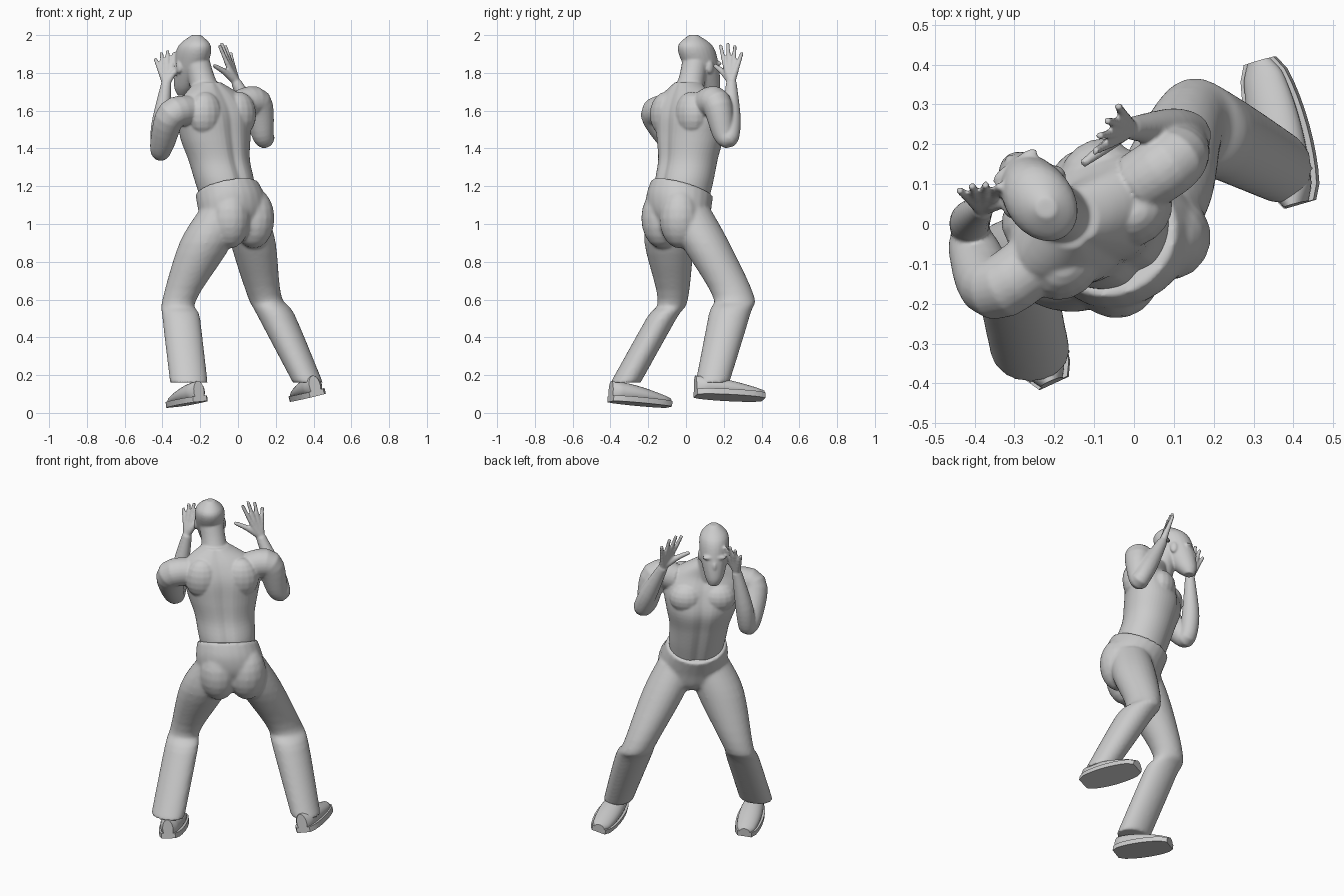
import bpy, bmesh, math
from mathutils import Vector, Matrix

if "Cube" in bpy.data.objects:
    bpy.data.objects.remove(bpy.data.objects["Cube"])

grey = bpy.data.materials.new("plain grey")
grey.use_nodes = True
shade = (0.6, 0.6, 0.6, 1)
grey.diffuse_color = shade
grey.node_tree.nodes["Principled BSDF"].inputs["Base Color"].default_value = shade

# Body directions: across the shoulders, the way the chest faces, and up
SIDE, FACE, UP = Vector((.8, .6, 0)), Vector((-.6, .8, 0)), Vector((0, 0, 1))
EAST, NORTH = Vector((1, 0, 0)), Vector((0, 1, 0))


def spline(rows, steps=5):
    """Smooth Catmull-Rom path through rows of numbers."""
    rows = [Vector(row) for row in rows]
    padded = [rows[0]] + rows + [rows[-1]]
    path = []
    for before, start, end, after in zip(padded, padded[1:], padded[2:], padded[3:]):
        leave, arrive = (end - before) / 2, (after - start) / 2
        for step in range(steps):
            t = step / steps
            ease = t * t * (3 - 2 * t)
            path.append(start.lerp(end, ease) + leave * (t * (1 - t) ** 2)
                        - arrive * (t * t * (1 - t)))
    return path + [rows[-1]]


def loft(bm, rows, across=None, deep=None, sides=24, groove=0):
    """Join elliptical rings (x, y, z, width, depth); without axes they follow the path.
    A groove pinches the rings along the middle of front and back."""
    path = spline(rows)
    centres = [Vector(row[:3]) for row in path]
    follow = across is None
    rings = []
    for i, (row, centre) in enumerate(zip(path, centres)):
        if follow:
            along = (centres[min(i + 1, len(path) - 1)] - centres[max(i - 1, 0)]).normalized()
            across = across or along.orthogonal()
            across = (across - along * across.dot(along)).normalized()
            deep = along.cross(across)
        ring = []
        for k in range(sides):
            c, s = math.cos(math.tau * k / sides), math.sin(math.tau * k / sides)
            pinch = 1 - groove * math.exp(-(c * 6) ** 2)
            ring.append(bm.verts.new(centre + across * (c * row[3]) + deep * (s * row[-1] * pinch)))
        rings.append(ring)
    for low, high in zip(rings, rings[1:]):
        for k in range(sides):
            bm.faces.new((low[k - 1], low[k], high[k], high[k - 1]))
    bm.faces.new(rings[0])
    bm.faces.new(rings[-1])


def blob(bm, centre, side, face, height, size):
    """Ellipsoid placed and sized along the body directions."""
    place = Vector(centre) + SIDE * side + FACE * face + UP * height
    across, deep, tall = size
    turn = Matrix((SIDE * across, FACE * deep, UP * tall)).transposed().to_4x4()
    bmesh.ops.create_uvsphere(bm, u_segments=16, v_segments=10, radius=1,
                              matrix=Matrix.Translation(place) @ turn)


def finish(bm, name, voxel=None, rounds=6):
    """Make the object; a voxel size melts its overlapping pieces into one skin."""
    bmesh.ops.recalc_face_normals(bm, faces=bm.faces)
    mesh = bpy.data.meshes.new(name)
    bm.to_mesh(mesh)
    bm.free()
    mesh.materials.append(grey)
    part = bpy.data.objects.new(name, mesh)
    bpy.context.collection.objects.link(part)
    if voxel:
        merge = part.modifiers.new("merge", "REMESH")
        merge.mode, merge.voxel_size, merge.use_smooth_shade = "VOXEL", voxel, True
        soften = part.modifiers.new("soften", "SMOOTH")
        soften.factor, soften.iterations = .5, rounds
    else:
        bpy.context.view_layer.objects.active = part
        part.select_set(True)
        bpy.ops.object.shade_smooth_by_angle(angle=math.radians(40))
        part.select_set(False)


def hand(bm, wrist, reach, fan, thumb):
    """Open hand: four spread fingers growing out of a palm, and a thumb."""
    wrist, reach, fan, thumb = (Vector(item) for item in (wrist, reach, fan, thumb))
    for finger in range(4):
        spread = fan * (finger / 1.5 - 1)
        length = reach * (1 - .06 * (finger - 1) ** 2)
        knuckle = wrist + reach * .42 + spread * .65
        tip = wrist + length + spread * 1.15
        loft(bm, [(*wrist, .022), (*knuckle, .014), (*tip, .01)], sides=12)
    middle = wrist.lerp(thumb, .5) + UP * .01
    loft(bm, [(*wrist, .02), (*middle, .017), (*thumb, .011)], sides=12)


# Bare torso, from inside the waistband up to the neck
body = bmesh.new()
loft(body, [(-.05, -.02, 1.1, .14, .13), (-.07, -.01, 1.22, .16, .15),
            (-.1, .01, 1.34, .17, .15), (-.12, .02, 1.46, .2, .16),
            (-.12, .01, 1.58, .22, .14), (-.13, 0, 1.67, .19, .1),
            (-.16, .01, 1.75, .07, .07)], SIDE, FACE, sides=48, groove=.1)
loft(body, [(-.15, 0, 1.62, .09), (-.19, .03, 1.76, .07), (-.22, .05, 1.86, .07)])

# Head from chin to crown, leaning forward, with nose and lips
loft(body, [(-.29, .14, 1.68, .03, .03), (-.28, .12, 1.73, .055, .065),
            (-.25, .08, 1.84, .08, .1), (-.23, .05, 1.94, .08, .1),
            (-.22, .04, 2, .025, .025)], SIDE, FACE)
skull, chest = (-.25, .08, 1.8), (-.12, .01, 1.5)
blob(body, skull, 0, .09, 0, (.016, .025, .035))
blob(body, skull, 0, .09, -.07, (.03, .015, .014))

# Paired brows, ears, chest muscles and shoulder blades
for flip in (-1, 1):
    blob(body, skull, flip * .03, .08, .05, (.04, .018, .013))
    blob(body, skull, flip * .08, 0, .03, (.012, .022, .034))
    blob(body, chest, flip * .09, .08, .04, (.1, .08, .09))
    blob(body, chest, flip * .11, -.06, .08, (.1, .08, .12))

# Arms: shoulder, upper arm, elbow, forearm, wrist, then the raised hands
left_wrist, right_wrist = (-.38, .04, 1.74), (-.01, .24, 1.75)
loft(body, [(-.24, -.09, 1.6, .08), (-.35, -.16, 1.58, .08), (-.4, -.07, 1.43, .065),
            (-.41, -.02, 1.39, .05), (-.41, .01, 1.52, .05), (*left_wrist, .028)])
loft(body, [(.01, .1, 1.63, .08), (.1, .16, 1.64, .08), (.13, .2, 1.48, .06),
            (.14, .23, 1.46, .05), (.09, .24, 1.56, .05), (*right_wrist, .028)])
hand(body, left_wrist, (-.01, .06, .18), (-.045, 0, 0), (-.31, .06, 1.83))
hand(body, right_wrist, (-.07, 0, .21), (.02, .05, 0), (-.13, .15, 1.84))
finish(body, "upper_body", .006, 7)

# Trousers: hips with a waistband lower in front, seat, and two bent legs
legs = bmesh.new()
seat = (-.01, -.04, 1.03)
loft(legs, [(0, -.03, .93, .07, .07), (-.01, -.04, 1, .18, .14),
            (-.03, -.04, 1.1, .19, .16), (-.06, -.02, 1.19, .17, .16)],
     SIDE, FACE - UP * .35)
for flip in (-1, 1):
    blob(legs, seat, flip * .08, -.05, 0, (.11, .11, .16))
loft(legs, [(-.1, -.08, 1.08, .1, .12), (-.17, -.09, .9, .14, .13),
            (-.31, -.07, .6, .09, .08), (-.3, -.13, .5, .1, .08),
            (-.26, -.32, .16, .1, .08)], EAST, NORTH)
loft(legs, [(.04, .01, 1.08, .11, .12), (.08, .1, .9, .12, .13),
            (.14, .25, .62, .09, .11), (.2, .23, .52, .1, .11),
            (.37, .14, .16, .08, .09)], EAST, NORTH)
finish(legs, "trousers", .01)


# Shoes: a low rounded upper on a flat welted sole
def shoe(name, heel, toe, lean):
    heel, toe = Vector(heel), Vector(toe)
    length = toe - heel
    across = length.cross(UP - EAST * lean).normalized()
    up = across.cross(length).normalized()
    stations = [step / 10 for step in range(11)]
    widths = [.03 + .035 * math.sqrt(abs(math.sin(math.pi * t))) for t in stations]

    upper = bmesh.new()
    rows = []
    for t, width in zip(stations, widths):
        height = .025 + .03 * math.cos(t * math.pi / 2)
        rows.append((*(heel + length * t + up * height), width, height))
    loft(upper, rows, across, up)
    finish(upper, name + "_upper")

    sole = bmesh.new()
    rim = [(t, width + .01) for t, width in zip(stations, widths)]
    rim += [(t, -width) for t, width in reversed(rim)]
    base = sole.faces.new([sole.verts.new(heel + length * t + across * w) for t, w in rim])
    grown = bmesh.ops.extrude_face_region(sole, geom=[base])["geom"]
    bmesh.ops.translate(sole, vec=up * .03,
                        verts=[g for g in grown if isinstance(g, bmesh.types.BMVert)])
    finish(sole, name + "_sole")


shoe("left_shoe", (-.2, -.4, .06), (-.34, -.09, .03), .1)
shoe("right_shoe", (.42, .05, .09), (.32, .41, .07), .25)
